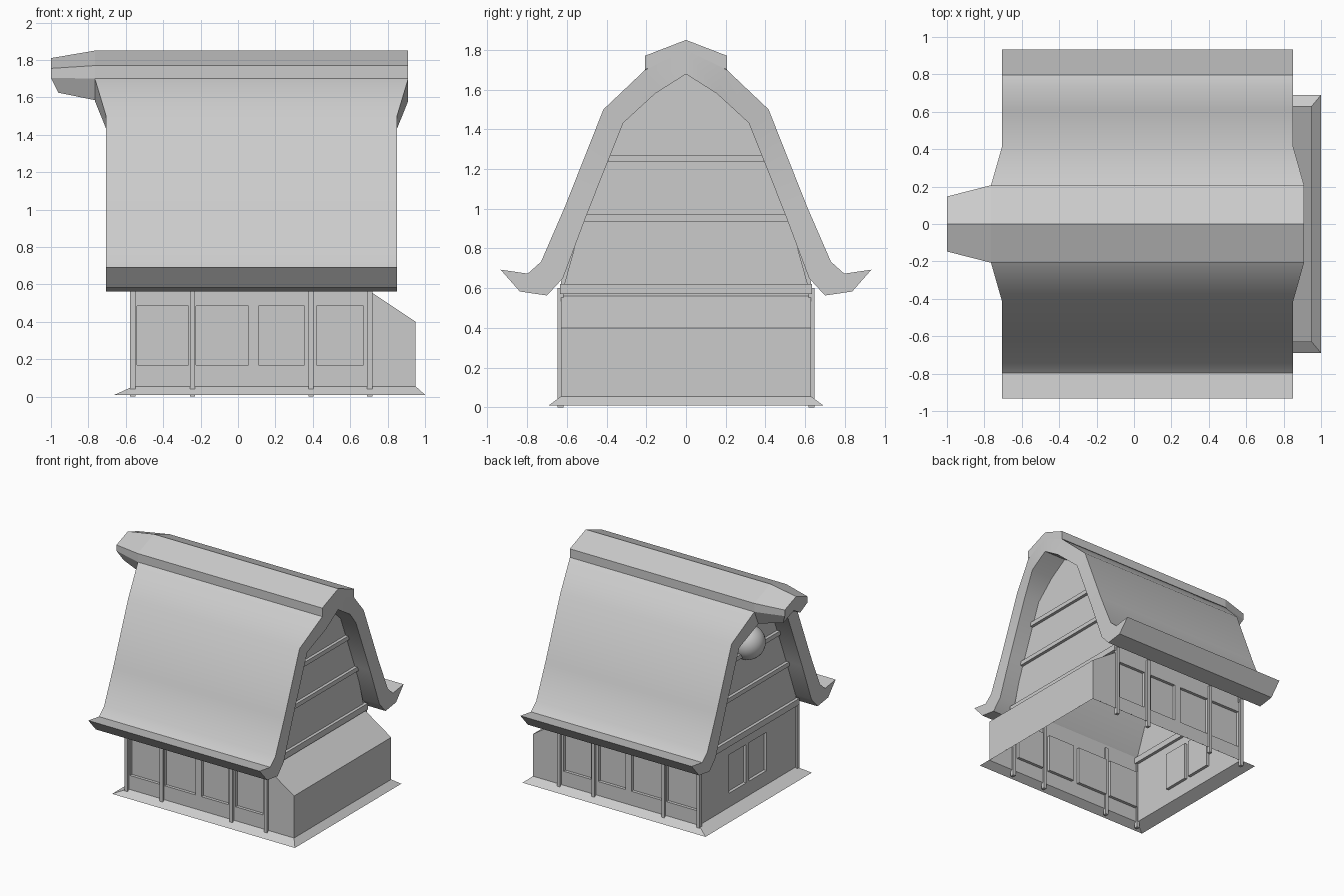
import bpy, bmesh, math
from mathutils import Vector

if "Cube" in bpy.data.objects:
    bpy.data.objects.remove(bpy.data.objects["Cube"])


def finish(name, bm, smooth=None):
    bmesh.ops.remove_doubles(bm, verts=bm.verts, dist=0.0005)
    bmesh.ops.recalc_face_normals(bm, faces=bm.faces)
    me = bpy.data.meshes.new(name)
    bm.to_mesh(me)
    bm.free()
    if smooth:
        me.shade_smooth()
        me.set_sharp_from_angle(angle=math.radians(smooth))
    ob = bpy.data.objects.new(name, me)
    bpy.context.collection.objects.link(ob)
    return ob


def face(bm, pts):
    bm.faces.new([bm.verts.new(p) for p in pts])


def box(name, x, y, z):
    bm = bmesh.new()
    bmesh.ops.create_cube(bm, size=1)
    for v in bm.verts:
        v.co = Vector([(r[0] + r[1]) / 2 + c * (r[1] - r[0])
                       for c, r in zip(v.co, (x, y, z))])
    return finish(name, bm)


def window_wall(bm, us, vs, place, depth=0.025):
    """Wall sheet whose odd columns in the middle row are recessed windows."""
    for i in range(len(us) - 1):
        for j in range(len(vs) - 1):
            rim = [(us[i], vs[j]), (us[i + 1], vs[j]),
                   (us[i + 1], vs[j + 1]), (us[i], vs[j + 1])]
            if not (i % 2 and j == 1):
                face(bm, [place(u, v, 0) for u, v in rim])
                continue
            face(bm, [place(u, v, depth) for u, v in rim])
            for (a, b), (c, d) in zip(rim, rim[1:] + rim[:1]):
                face(bm, [place(a, b, 0), place(c, d, 0), place(c, d, depth), place(a, b, depth)])


XL, XG, XR, YW = -0.56, 0.71, 0.95, 0.63

# Thatched roof: paired outer and inner profile, ends flared near the ridge
outer = [(0, 1.80), (.205, 1.70), (.416, 1.50), (.61, 1.01), (.73, .733), (.797, .673), (.934, .693)]
inner = [(0, 1.678), (.155, 1.58), (.316, 1.432), (.50, .97), (.62, .65), (.70, .563), (.837, .583)]


def mirrored(half):
    return [(-y, z) for y, z in half[:0:-1]] + half


out, inn = mirrored(outer), mirrored(inner)
n = len(out)
bm = bmesh.new()
rings = []
for base, flare in ((-0.705, -0.765), (0.85, 0.91)):
    xs = [flare if abs(y) < 0.3 else base for y, z in out]
    rings.append([[bm.verts.new((x, y, z)) for x, (y, z) in zip(xs, prof)] for prof in (out, inn)])
(lo, li), (ro, ri) = rings
for k in range(n - 1):
    for a, b in ((lo, ro), (li, ri), (lo, li), (ro, ri)):
        bm.faces.new((a[k], a[k + 1], b[k + 1], b[k]))
for k in (0, n - 1):
    bm.faces.new((lo[k], ro[k], ri[k], li[k]))
finish("roof", bm, 35)

# Ridge cap, with a tapered beak jutting out on the left
cap = [(-.207, 1.70), (-.207, 1.77), (0, 1.85), (.207, 1.77), (.207, 1.70), (0, 1.79)]
bm = bmesh.new()
a, b = [[bm.verts.new((x, y, z)) for y, z in cap] for x in (-0.765, 0.91)]
for k in range(6):
    bm.faces.new((a[k], a[k - 1], b[k - 1], b[k]))
bm.faces.new(a)
bm.faces.new(b)
finish("ridge_cap", bm)

root = [(-.765, y, z) for y, z in
        ((0, 1.85), (.207, 1.77), (.207, 1.70), (.155, 1.585), (0, 1.68), (-.155, 1.585), (-.207, 1.70), (-.207, 1.77))]
tip = [(-1, 0, 1.81), (-1, .147, 1.755), (-1, .147, 1.705), (-.96, .11, 1.625),
       (-.98, 0, 1.69), (-.96, -.11, 1.625), (-1, -.147, 1.705), (-1, -.147, 1.755)]
bm = bmesh.new()
a, b = [[bm.verts.new(p) for p in ring] for ring in (root, tip)]
for k in range(8):
    bm.faces.new((a[k], a[k - 1], b[k - 1], b[k]))
bm.faces.new(b)
finish("ridge_beak", bm)

# House shell: window walls, gables and the sloped end block
bm = bmesh.new()
rows = [.05, .17, .485, .63]
cols = [XL, -.54, -.265, -.225, .055, .11, .355, .42, .67, XG]
for s in (-1, 1):
    window_wall(bm, cols, rows, lambda u, v, d: (u, s * (YW - d), v))
    face(bm, [(XG, s * YW, .05), (XR, s * YW, .05), (XR, s * YW, .40), (XG, s * YW, .56)])
window_wall(bm, [-YW, -.245, -.02, .02, .245, YW], rows, lambda u, v, d: (XL + d, u, v))
half = [(0, 1.70), (.17, 1.595), (.335, 1.44), (.515, .97)]
for x, z0 in ((XL, .63), (XG, .56)):
    face(bm, [(x, y, z) for y, z in mirrored(half + [(YW, z0)])])
face(bm, [(XR, -YW, .05), (XR, YW, .05), (XR, YW, .40), (XR, -YW, .40)])
face(bm, [(XR, -YW, .40), (XR, YW, .40), (XG, YW, .56), (XG, -YW, .56)])
finish("house_walls", bm)

# Sloped base skirt
bm = bmesh.new()
loops = []
for x0, x1, y, z in ((-.66, 1.0, .69, .01), (XL, XR, YW, .055)):
    loops.append([bm.verts.new(p) for p in ((x0, -y, z), (x1, -y, z), (x1, y, z), (x0, y, z))])
for k in range(4):
    bm.faces.new((loops[0][k - 1], loops[0][k], loops[1][k], loops[1][k - 1]))
finish("base_skirt", bm)

# Timber posts on both long walls
for s, side in ((-1, "front"), (1, "back")):
    for x in (-.563, -.243, .39, .705):
        box(f"{side}_post", (x - .014, x + .014), sorted((s * .618, s * .648)), (0, .60))

# Horizontal gable beams on both ends
for x, end in ((XL, "left"), (XG, "right")):
    for w, z0, z1 in ((.39, 1.235, 1.27), (.51, .935, .97), (.635, .57, .62)):
        box(f"{end}_gable_beam", (x - .025, x + .025), (-w, w), (z0, z1))

# Round ornament on the left gable
bm = bmesh.new()
bmesh.ops.create_uvsphere(bm, u_segments=24, v_segments=16, radius=0.135)
bmesh.ops.translate(bm, verts=bm.verts, vec=(XL, 0, 1.32))
finish("gable_ball", bm, 40)
